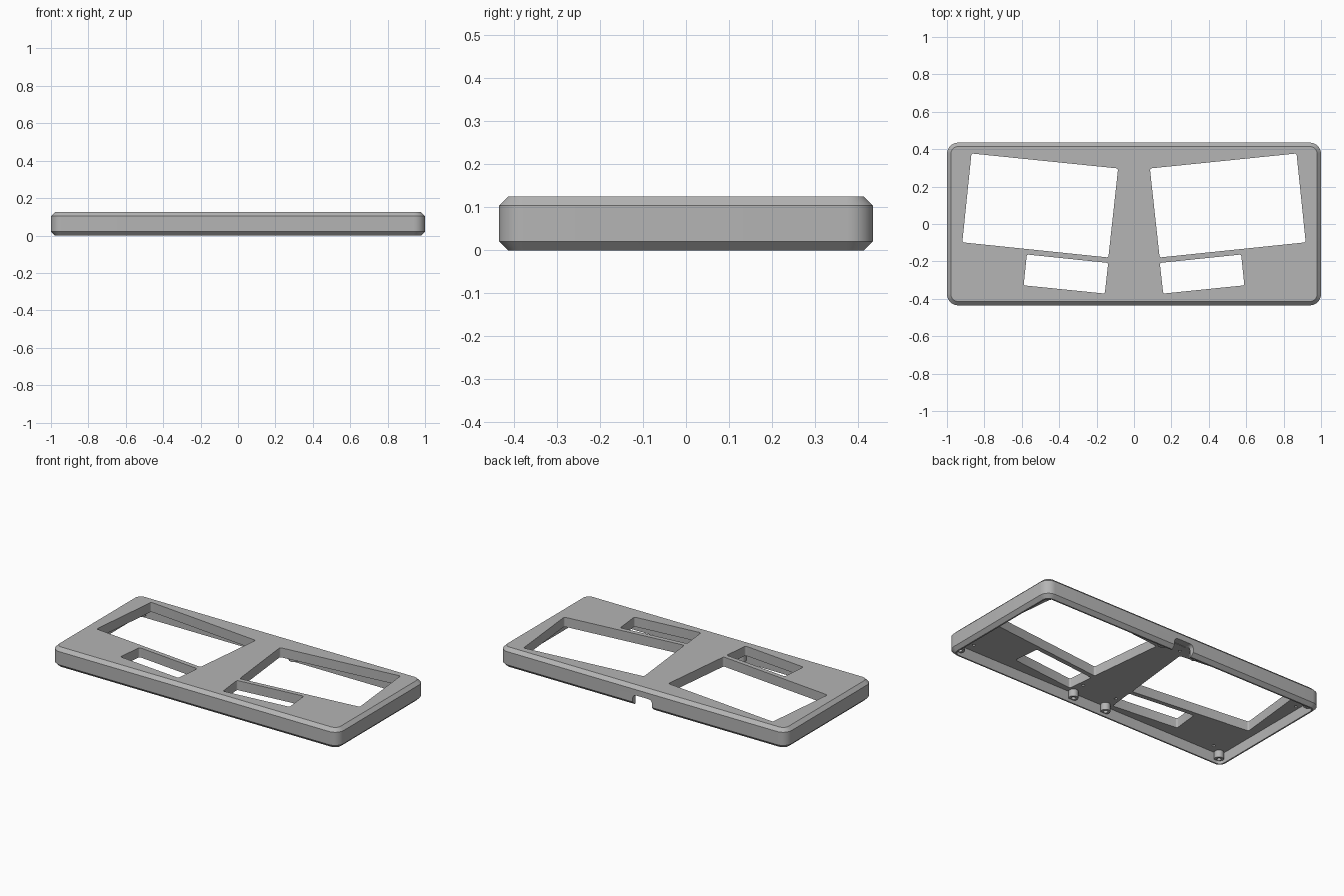
import bpy, bmesh, math
from mathutils import Vector

cube = bpy.data.objects.get("Cube")
if cube:
    bpy.data.objects.remove(cube, do_unlink=True)

HX, HY, TOP = 1.0, 0.435, 0.125     # half length, half depth, height
CHAMFER, RADIUS, WALL = 0.021, 0.06, 0.03
PLATE_Z = 0.065                     # underside of the top plate
BOSS_TIP = 0.02

grey = bpy.data.materials.new("case_grey")
grey.use_nodes = True
colour = (0.46, 0.46, 0.46, 1)
grey.diffuse_color = colour
grey.node_tree.nodes["Principled BSDF"].inputs["Base Color"].default_value = colour


def rounded(corners, radius, steps=8):
    """Round the corners of a counter-clockwise convex outline."""
    out = []
    pts = [Vector(c) for c in corners]
    for i, p in enumerate(pts):
        a = (pts[i - 1] - p).normalized()
        b = (pts[(i + 1) % len(pts)] - p).normalized()
        half = a.angle(b) / 2
        centre = p + (a + b).normalized() * radius / math.sin(half)
        reach = radius / math.tan(half)
        v0, v1 = p + a * reach - centre, p + b * reach - centre
        start = math.atan2(v0.y, v0.x)
        sweep = math.pi - 2 * half
        for k in range(steps + 1):
            t = start + sweep * k / steps
            out.append(centre + Vector((math.cos(t), math.sin(t))) * radius)
    return out


def box_outline(inset):
    x, y = HX - inset, HY - inset
    return rounded([(-x, -y), (x, -y), (x, y), (-x, y)], RADIUS - inset)


def circle(x, y, r, n=24):
    return [Vector((x + r * math.cos(i * math.tau / n),
                    y + r * math.sin(i * math.tau / n))) for i in range(n)]


def loft(name, rings, closed=False):
    """Skin a stack of (outline, z) rings; cap the ends or join them."""
    bm = bmesh.new()
    loops = [[bm.verts.new((p.x, p.y, z)) for p in outline] for outline, z in rings]
    pairs = list(zip(loops, loops[1:]))
    if closed:
        pairs.append((loops[-1], loops[0]))
    else:
        bm.faces.new(loops[0][::-1])
        bm.faces.new(loops[-1])
    for lo, hi in pairs:
        n = len(lo)
        for i in range(n):
            j = (i + 1) % n
            bm.faces.new((lo[i], lo[j], hi[j], hi[i]))
    bmesh.ops.recalc_face_normals(bm, faces=bm.faces)
    mesh = bpy.data.meshes.new(name)
    bm.to_mesh(mesh)
    bm.free()
    mesh.materials.append(grey)
    obj = bpy.data.objects.new(name, mesh)
    bpy.context.collection.objects.link(obj)
    return obj


def activate(obj):
    bpy.ops.object.select_all(action="DESELECT")
    obj.select_set(True)
    bpy.context.view_layer.objects.active = obj


def cut(target, cutter):
    mod = target.modifiers.new("cut", "BOOLEAN")
    mod.operation, mod.solver, mod.object = "DIFFERENCE", "EXACT", cutter
    activate(target)
    bpy.ops.object.modifier_apply(modifier=mod.name)
    bpy.data.objects.remove(cutter, do_unlink=True)


# Chamfered outer shell
case = loft("case_shell", [(box_outline(CHAMFER), 0), (box_outline(0), CHAMFER),
                           (box_outline(0), TOP - CHAMFER), (box_outline(CHAMFER), TOP)])

# Hollow underside
cut(case, loft("cavity", [(box_outline(WALL), -0.1), (box_outline(WALL), PLATE_Z)]))

# Tilted windows, mirrored left and right
key_window = [(0.137, -0.179), (0.918, -0.098), (0.869, 0.377), (0.085, 0.297)]
thumb_window = [(0.156, -0.372), (0.59, -0.328), (0.573, -0.163), (0.138, -0.208)]
for corners in (key_window, thumb_window):
    mirrored = [(-x, y) for x, y in reversed(corners)]
    for side in (corners, mirrored):
        outline = rounded(side, 0.01, 4)
        cut(case, loft("window", [(outline, -0.1), (outline, 0.3)]))

# Cable notch in the back wall, built flat and stood upright
w, h = 0.068, 0.068
arch = rounded([(-w, -h), (w, -h), (w, h), (-w, h)], 0.025, 6)
notch = loft("notch", [(arch, -0.5), (arch, -0.39)])
for v in notch.data.vertices:
    x, y, z = v.co
    v.co = (x, -z, y)
cut(case, notch)

# Blind pin holes under the plate
for sx in (-1, 1):
    for x, y in ((0.875, -0.35), (0.119, -0.3), (0.947, 0.28), (0.05, 0.34)):
        hole = circle(sx * x, y, 0.009, 12)
        cut(case, loft("pin_hole", [(hole, 0.04), (hole, PLATE_Z + 0.03)]))

# Hollow screw bosses
parts = [case]
for sx, side in ((-1, "right"), (1, "left")):
    for sy, end in ((-1, "front"), (1, "back")):
        for x, place in ((0.945, "outer"), (0.117, "inner")):
            cx, cy = sx * x, sy * 0.387
            outer, bore = circle(cx, cy, 0.027), circle(cx, cy, 0.013)
            parts.append(loft(f"screw_boss_{end}_{side}_{place}",
                              [(outer, PLATE_Z + 0.002), (outer, BOSS_TIP),
                               (bore, BOSS_TIP), (bore, PLATE_Z + 0.002)], closed=True))

for part in parts:
    activate(part)
    bpy.ops.object.shade_smooth_by_angle(angle=math.radians(30))
